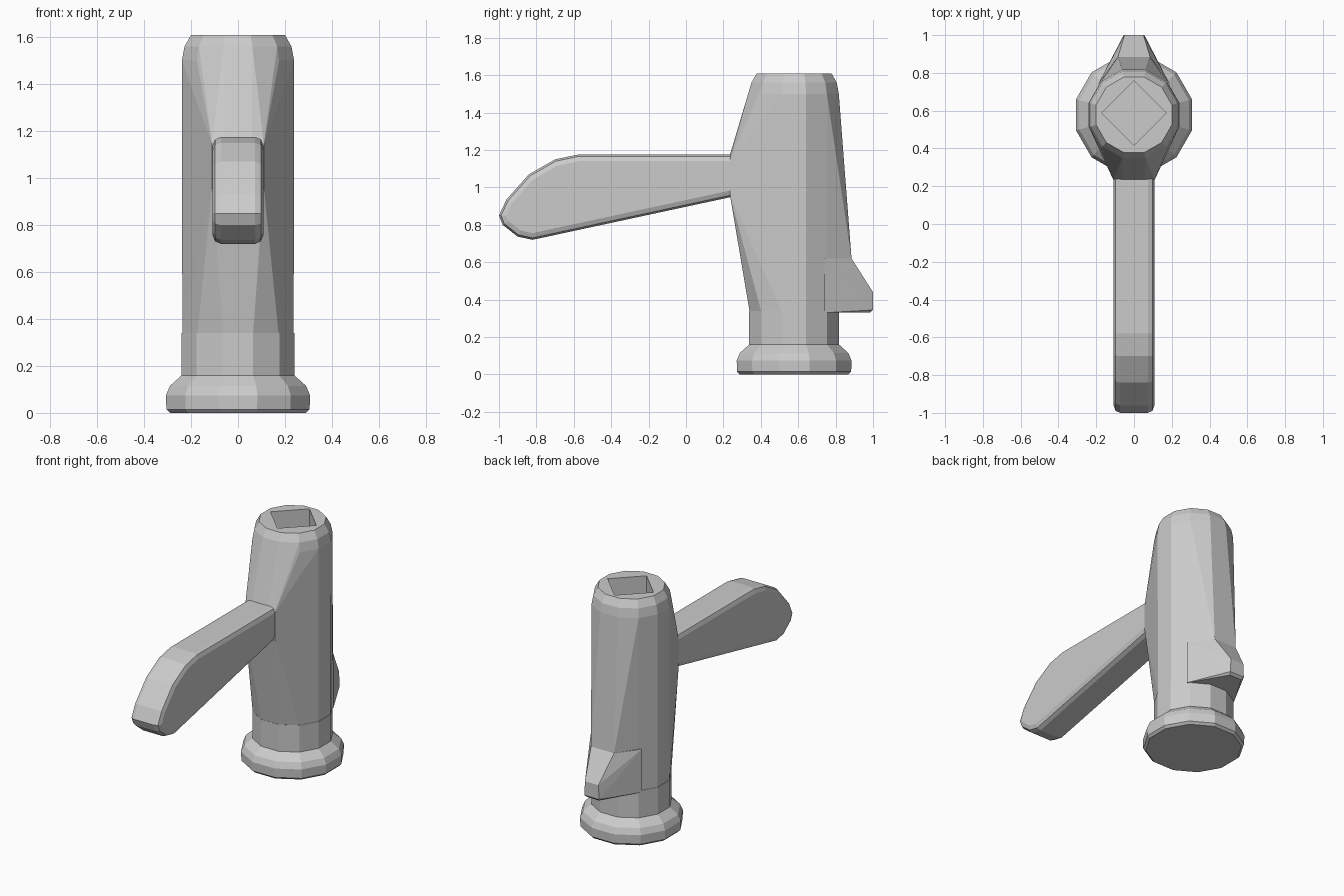
import bpy, bmesh, math

if "Cube" in bpy.data.objects:
    bpy.data.objects.remove(bpy.data.objects["Cube"])

CY = 0.578  # column axis


def finish(bm, name):
    bmesh.ops.recalc_face_normals(bm, faces=bm.faces[:])
    me = bpy.data.meshes.new(name)
    bm.to_mesh(me)
    bm.free()
    ob = bpy.data.objects.new(name, me)
    bpy.context.collection.objects.link(ob)
    return ob


def ring(apothem, z, n=12):
    # regular polygon with flats facing the axes
    r = apothem / math.cos(math.pi / n)
    return [(r * math.cos((i + .5) * math.tau / n),
             CY + r * math.sin((i + .5) * math.tau / n), z) for i in range(n)]


def mirrored(points):
    return [(s * x, y, z) for x, y, z in points for s in (1, -1)]


def hull(name, points):
    bm = bmesh.new()
    for p in points:
        bm.verts.new(p)
    res = bmesh.ops.convex_hull(bm, input=bm.verts[:])
    junk = [v for v in res["geom_interior"] if isinstance(v, bmesh.types.BMVert)]
    bmesh.ops.delete(bm, geom=junk, context='VERTS')
    bmesh.ops.dissolve_limit(bm, angle_limit=0.01, verts=bm.verts[:], edges=bm.edges[:])
    return finish(bm, name)


def loft(name, sections):
    bm = bmesh.new()
    loops = [[bm.verts.new(p) for p in s] for s in sections]
    n = len(loops[0])
    for a, b in zip(loops, loops[1:]):
        for i in range(n):
            bm.faces.new((a[i], a[(i + 1) % n], b[(i + 1) % n], b[i]))
    bm.faces.new(loops[0])
    bm.faces.new(loops[-1])
    return finish(bm, name)


# Flared foot and straight neck
loft("base_flange", [ring(r, z) for r, z in
     [(.29, 0), (.305, .015), (.307, .075), (.29, .115), (.24, .16), (.24, .34)]])

# Column swelling toward the spout root and the rear lug
body_points = []
for r, z in [(.237, .33), (.239, 1.50), (.228, 1.56), (.200, 1.61)]:
    body_points += ring(r, z)
body_points += mirrored([(.11, .235, .96), (.11, .235, 1.145), (.06, .235, 1.175),
                         (.085, .885, .62)])
body = hull("column", body_points)

# Diamond socket in the top
bm = bmesh.new()
bmesh.ops.create_cone(bm, cap_ends=True, segments=4, radius1=.17, radius2=.17, depth=.6)
for v in bm.verts:
    x, y, z = v.co
    # put corners on the x and y axes
    a = round(math.atan2(y, x) / (math.pi / 2) + 1e-4) * math.pi / 2
    v.co = (.17 * math.cos(a), .17 * math.sin(a) + CY + .01, z + 1.61)
cutter = finish(bm, "socket_cutter")
cutter.hide_render = True
cutter.hide_viewport = True
cut = body.modifiers.new("socket", 'BOOLEAN')
cut.operation = 'DIFFERENCE'
cut.solver = 'EXACT'
cut.object = cutter

# Rear lug
hull("rear_lug", mirrored([(.045, .985, .33), (.055, 1.0, .345), (.05, 1.0, .44),
                           (.085, .885, .62), (.095, .87, .33),
                           (.19, .74, .33), (.19, .74, .62)]))

# Drooping spout: side profile extruded across, with chamfered outline
profile = [(.40, 1.175), (-.58, 1.175), (-.70, 1.15), (-.84, 1.07), (-.96, .935),
           (-1.0, .85), (-.98, .80), (-.90, .737), (-.82, .72), (.40, .983)]
bm = bmesh.new()
sides = [[bm.verts.new((x, y, z)) for y, z in profile] for x in (-.108, .108)]
n = len(profile)
rims = []
for s in sides:
    rims += bm.faces.new(s).edges[:]
for i in range(n):
    j = (i + 1) % n
    bm.faces.new((sides[0][i], sides[0][j], sides[1][j], sides[1][i]))
bmesh.ops.bevel(bm, geom=rims, offset=.035, segments=2, profile=.5, affect='EDGES')
finish(bm, "spout")
